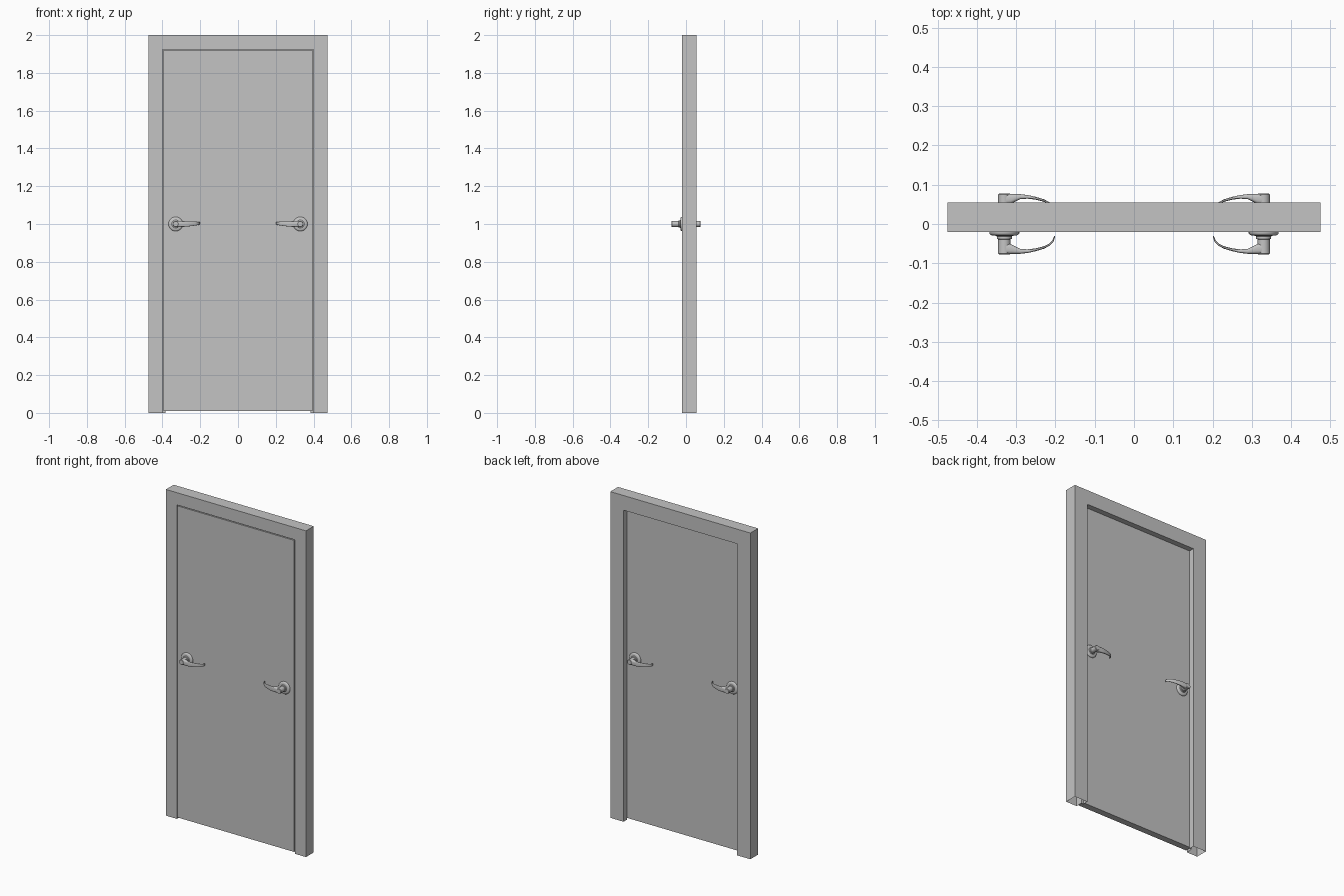
import bpy, bmesh, math
from mathutils import Vector

if "Cube" in bpy.data.objects:
    bpy.data.objects.remove(bpy.data.objects["Cube"])


def material(name, v):
    m = bpy.data.materials.new(name)
    m.diffuse_color = (v, v, v, 1)
    m.use_nodes = True
    m.node_tree.nodes["Principled BSDF"].inputs["Base Color"].default_value = m.diffuse_color
    return m


GREY = material("plain grey", 0.55)


def finish(bm, name, smooth=False):
    bmesh.ops.recalc_face_normals(bm, faces=bm.faces[:])
    me = bpy.data.meshes.new(name)
    bm.to_mesh(me)
    bm.free()
    ob = bpy.data.objects.new(name, me)
    bpy.context.collection.objects.link(ob)
    me.materials.append(GREY)
    if smooth:
        bpy.ops.object.select_all(action='DESELECT')
        ob.select_set(True)
        bpy.context.view_layer.objects.active = ob
        bpy.ops.object.shade_smooth_by_angle(angle=math.radians(40))
    return ob


def loft(name, rings, closed=True, caps=True, smooth=False):
    """Bridge a series of equal-length point rings."""
    bm = bmesh.new()
    vr = [[bm.verts.new(p) for p in r] for r in rings]
    n = len(vr[0])
    for a, b in zip(vr, vr[1:]):
        for i in range(n):
            j = (i + 1) % n
            bm.faces.new((a[i], a[j], b[j], b[i]))
    if caps:
        bm.faces.new(vr[0])
        bm.faces.new(vr[-1])
    return finish(bm, name, smooth)


# Door frame: rebated profile (inset from outer edge, y) run up, across and down; open at the feet
W, H = 0.475, 2.0
profile = [(0, -0.02), (0.075, -0.02), (0.075, 0.021),
           (0.09, 0.021), (0.09, 0.055), (0, 0.055)]
loft("door_frame", [
    [(-(W - d), y, 0) for d, y in profile],
    [(-(W - d), y, H - d) for d, y in profile],
    [(W - d, y, H - d) for d, y in profile],
    [(W - d, y, 0) for d, y in profile]], caps=False)

# Door leaf
bm = bmesh.new()
bmesh.ops.create_cube(bm, size=1)
for v in bm.verts:
    v.co = (v.co.x * 0.79, v.co.y * 0.04, 0.965 + v.co.z * 1.91)
finish(bm, "door_leaf")

# Handle: turned rose with hub, and a lofted curved lever
HX, HZ, SEG = 0.33, 1.0, 32
turned = [(0.038, 0.019), (0.038, 0.024), (0.036, 0.027), (0.031, 0.0295),
          (0.021, 0.030), (0.019, 0.032), (0.019, 0.038), (0.0155, 0.039),
          (0.016, 0.075), (0.0135, 0.0775)]
# x, distance from door centre, half thickness, half height, rise
lever = [(0.330, 0.0625, 0.0145, 0.0150, 0), (0.315, 0.0640, 0.0130, 0.0155, 0),
         (0.303, 0.0670, 0.0095, 0.0155, 0), (0.290, 0.0695, 0.0065, 0.0150, 0),
         (0.270, 0.0690, 0.0045, 0.0140, 0), (0.250, 0.0655, 0.0035, 0.0125, 0.001),
         (0.230, 0.0600, 0.0030, 0.0110, 0.002), (0.215, 0.0525, 0.0025, 0.0090, 0.003),
         (0.206, 0.0430, 0.0020, 0.0075, 0.004), (0.202, 0.0310, 0.0015, 0.0060, 0.004)]


def rounded(a):
    """Point on a rounded-rectangle outline of unit half size."""
    c, s = math.cos(a), math.sin(a)
    return (math.copysign(abs(c) ** 0.6, c), math.copysign(abs(s) ** 0.6, s))


def handle(sx, sy, label):
    angles = [2 * math.pi * i / SEG for i in range(SEG)]
    loft("rose_and_hub_" + label,
         [[(sx * (HX + r * math.cos(a)), sy * y, HZ + r * math.sin(a))
           for a in angles] for r, y in turned], smooth=True)
    rings = []
    for i, (x, y, t, h, rise) in enumerate(lever):
        p, q = lever[max(i - 1, 0)], lever[min(i + 1, len(lever) - 1)]
        d = Vector((q[0] - p[0], q[1] - p[1])).normalized()
        if i == 0:
            d = Vector((-1, 0))
        ring = []
        for k in range(20):
            u, v = rounded(2 * math.pi * (k + 0.5) / 20)
            ring.append((sx * (x - d.y * u * t), sy * (y + d.x * u * t),
                         HZ + rise + v * h))
        rings.append(ring)
    loft("lever_" + label, rings, smooth=True)


for sx, side in ((-1, "left"), (1, "right")):
    for sy, face in ((-1, "front"), (1, "back")):
        handle(sx, sy, face + "_" + side)
